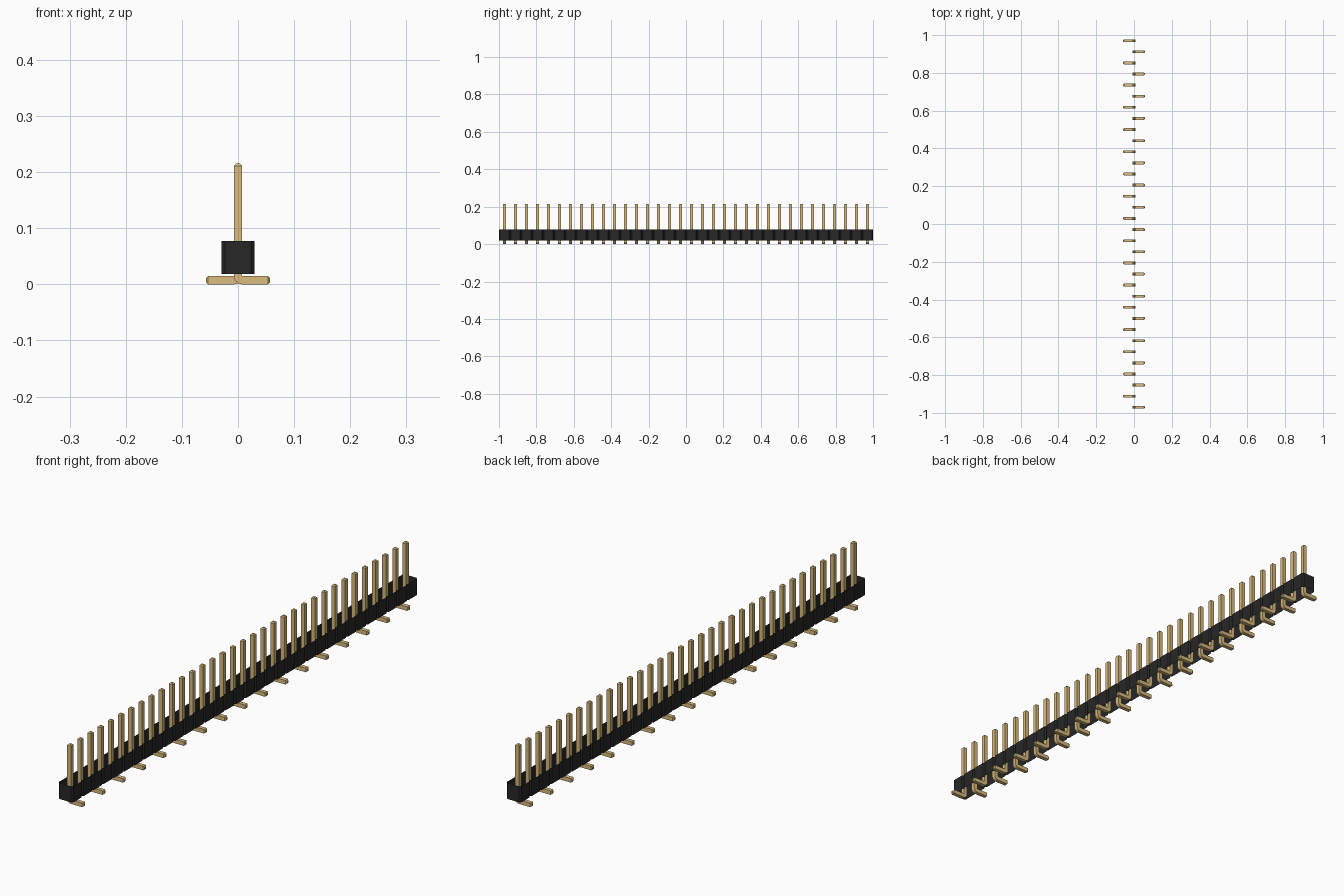
import bpy, bmesh, math

cube = bpy.data.objects.get("Cube")
if cube:
    bpy.data.objects.remove(cube, do_unlink=True)

COUNT = 34
PITCH = 2 / COUNT
HALF = PITCH / 2          # half width of the housing
CHAMFER = PITCH / 10
BOTTOM, TOP = 0.018, 0.077
PIN = 0.0074              # half thickness of a pin
PIN_TOP, REACH = 0.215, 0.057
TIP = 0.0037              # taper at pin ends


def material(name, rgb):
    m = bpy.data.materials.new(name)
    m.use_nodes = True
    m.diffuse_color = (*rgb, 1)
    m.node_tree.nodes["Principled BSDF"].inputs["Base Color"].default_value = (*rgb, 1)
    return m


def finish(bm, name, mat):
    bmesh.ops.recalc_face_normals(bm, faces=bm.faces)
    mesh = bpy.data.meshes.new(name)
    bm.to_mesh(mesh)
    bm.free()
    mesh.materials.append(mat)
    obj = bpy.data.objects.new(name, mesh)
    bpy.context.collection.objects.link(obj)
    return obj


black = material("black plastic", (0.021, 0.020, 0.020))
gold = material("gold metal", (0.708, 0.504, 0.209))

# Housing: notched outline, open above and below
side = []
for i in range(COUNT):
    y0, y1 = -1 + i * PITCH, -1 + (i + 1) * PITCH
    if i == 0:
        side.append((HALF - CHAMFER, y0))
    side += [(HALF, y0 + CHAMFER), (HALF, y1 - CHAMFER), (HALF - CHAMFER, y1)]
outline = side + [(-x, y) for x, y in reversed(side)]
bm = bmesh.new()
low = [bm.verts.new((x, y, BOTTOM)) for x, y in outline]
high = [bm.verts.new((x, y, TOP)) for x, y in outline]
for i in range(len(outline)):
    j = (i + 1) % len(outline)
    bm.faces.new((low[i], low[j], high[j], high[i]))
finish(bm, "housing", black)

# Pin sections from foot to tip: outer point, inner point, half depth
RADIUS = 2 * PIN
sections = [
    ((REACH, TIP), (REACH, 2 * PIN - TIP), PIN - TIP),
    ((REACH - TIP, 0), (REACH - TIP, 2 * PIN), PIN),
]
for k in range(7):
    a = math.radians(90 * k / 6)
    outer = (PIN - RADIUS * math.sin(a), RADIUS * (1 - math.cos(a)))
    sections.append((outer, (PIN + 0.001 * (1 - math.sin(a)), 2 * PIN + 0.001 * (1 - math.cos(a))), PIN))
sections += [
    ((-PIN, PIN_TOP - TIP), (PIN, PIN_TOP - TIP), PIN),
    ((TIP - PIN, PIN_TOP), (PIN - TIP, PIN_TOP), PIN - TIP),
]


def pin_mesh(direction):
    bm = bmesh.new()
    rings = []
    for (ox, oz), (ix, iz), d in sections:
        corners = ((ox, -d, oz), (ix, -d, iz), (ix, d, iz), (ox, d, oz))
        rings.append([bm.verts.new((direction * x, y, z)) for x, y, z in corners])
    for a, b in zip(rings, rings[1:]):
        for i in range(4):
            j = (i + 1) % 4
            bm.faces.new((a[i], a[j], b[j], b[i]))
    bm.faces.new(rings[0])
    bm.faces.new(rings[-1])
    return bm


# Pins: feet alternate left and right, meshes shared
first = {s: finish(pin_mesh(s), "left_foot_pin" if s > 0 else "right_foot_pin", gold) for s in (1, -1)}
for i in range(COUNT):
    source = first[1 if i % 2 == 0 else -1]
    if i < 2:
        pin = source
    else:
        pin = source.copy()
        bpy.context.collection.objects.link(pin)
    pin.location.y = -1 + (i + 0.5) * PITCH
